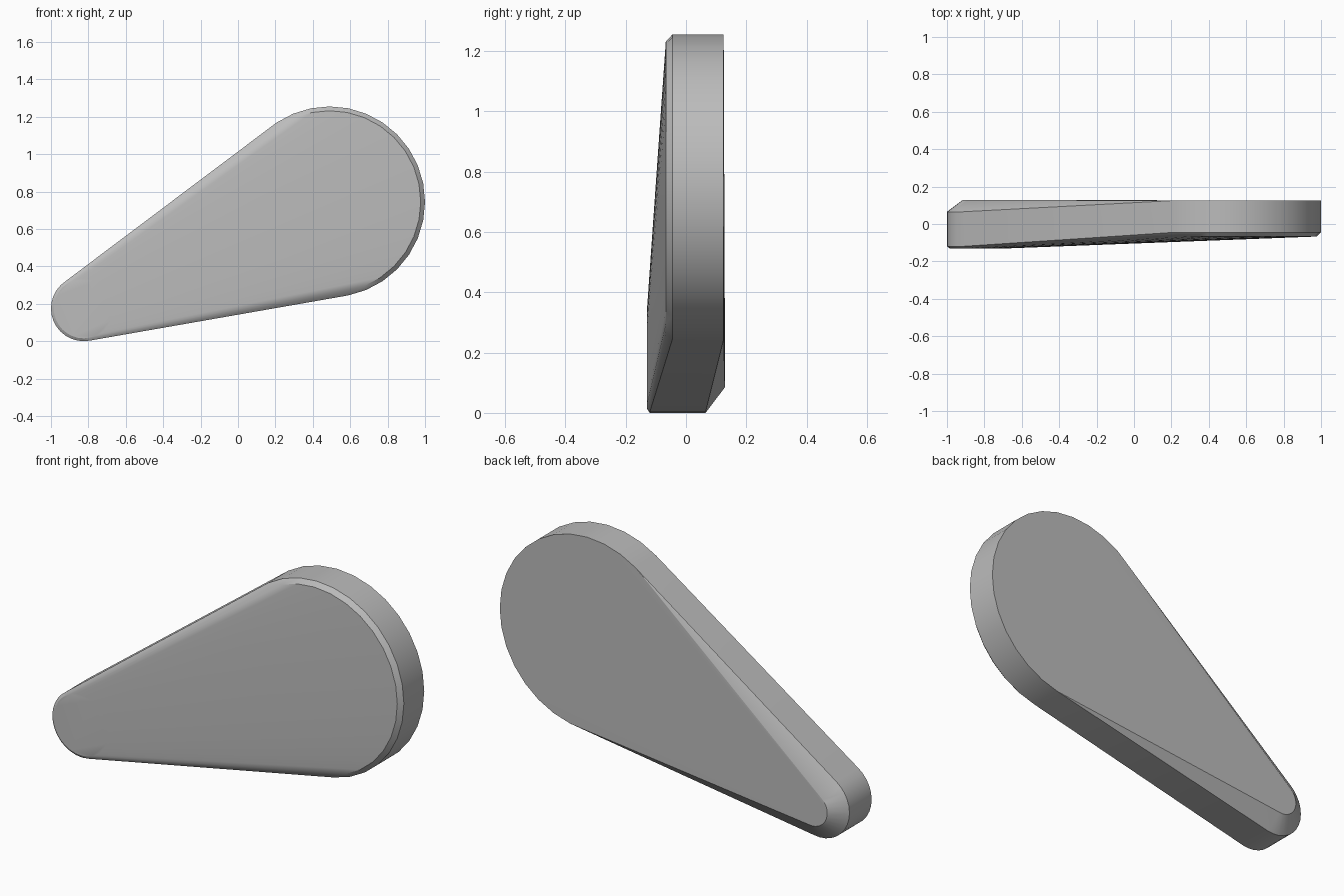
import bpy, bmesh, math

cube = bpy.data.objects.get("Cube")
if cube:
    bpy.data.objects.remove(cube, do_unlink=True)

SEGMENTS = 32
BIG = (0.49, 0.745)
SMALL = (-0.825, 0.175)

# plain grey material
grey = bpy.data.materials.new("light grey")
grey.use_nodes = True
colour = (0.5, 0.5, 0.5, 1)
grey.diffuse_color = colour
grey.node_tree.nodes["Principled BSDF"].inputs["Base Color"].default_value = colour

bm = bmesh.new()


def ring(centre, y, radius):
    """Circle of points facing the front at depth y."""
    for i in range(SEGMENTS):
        a = math.tau * i / SEGMENTS
        bm.verts.new((centre[0] + radius * math.cos(a), y,
                      centre[1] + radius * math.sin(a)))


# wide end: back rim, front rim, bevelled front
for y, r in ((0.125, 0.51), (-0.045, 0.51), (-0.067, 0.487)):
    ring(BIG, y, r)
# narrow end: tapered back, side, small front bevel
for y, r in ((0.129, 0.09), (0.065, 0.175), (-0.12, 0.175), (-0.13, 0.16)):
    ring(SMALL, y, r)

# wrap both ends in one taut teardrop skin
hull = bmesh.ops.convex_hull(bm, input=bm.verts[:])
loose = {g for g in hull["geom_interior"] + hull["geom_unused"]
         if isinstance(g, bmesh.types.BMVert)}
bmesh.ops.delete(bm, geom=list(loose), context='VERTS')
bmesh.ops.dissolve_limit(bm, angle_limit=math.radians(0.3),
                         verts=bm.verts[:], edges=bm.edges[:])
bmesh.ops.recalc_face_normals(bm, faces=bm.faces[:])

mesh = bpy.data.meshes.new("teardrop_body")
bm.to_mesh(mesh)
bm.free()
mesh.materials.append(grey)
body = bpy.data.objects.new("teardrop_body", mesh)
bpy.context.collection.objects.link(body)

# smooth rims, sharp corners
bpy.ops.object.select_all(action='DESELECT')
body.select_set(True)
bpy.context.view_layer.objects.active = body
bpy.ops.object.shade_smooth_by_angle(angle=math.radians(30))
